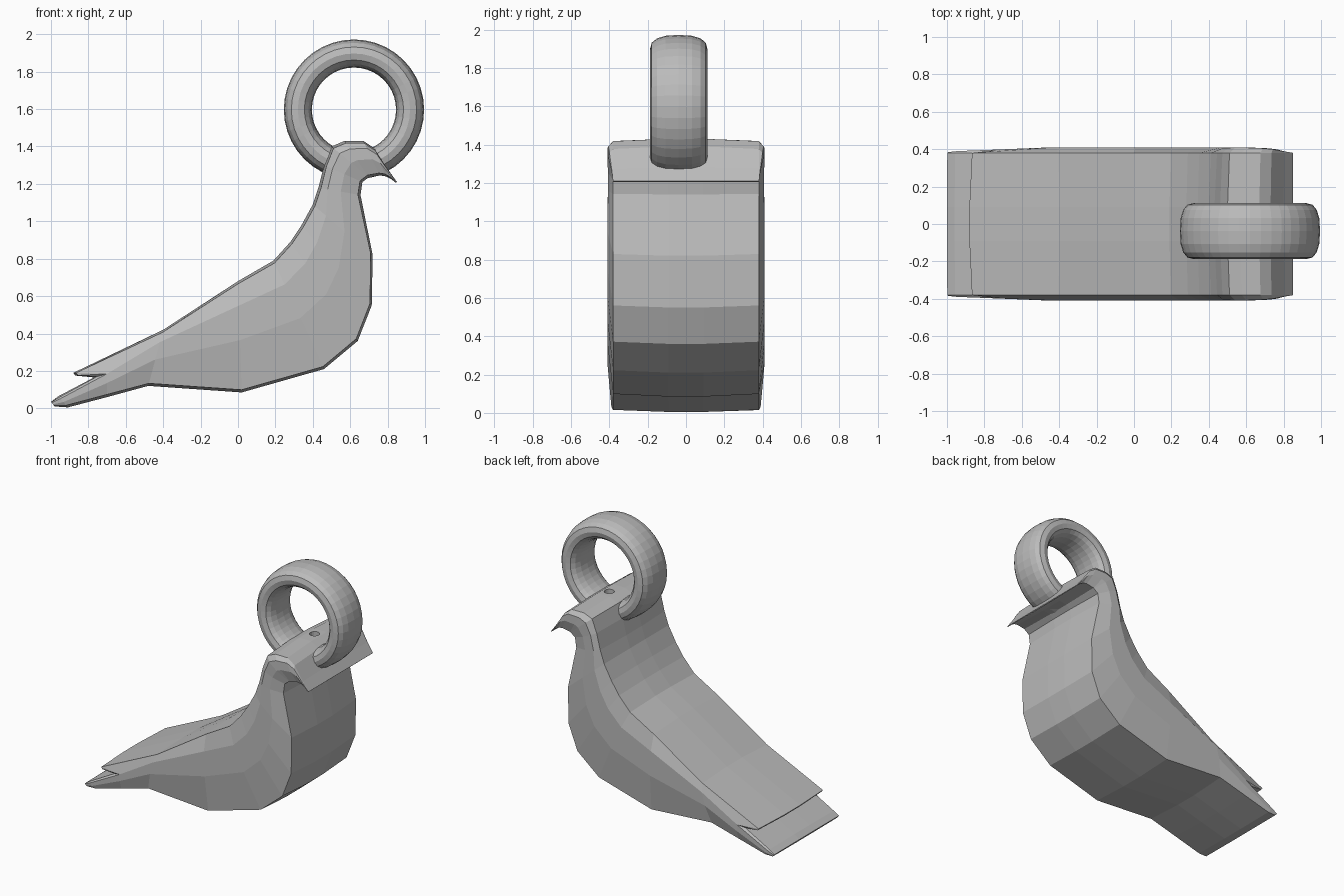
import bpy, bmesh, math
from mathutils import Vector

if "Cube" in bpy.data.objects:
    bpy.data.objects.remove(bpy.data.objects["Cube"])

grey = bpy.data.materials.new("grey")
grey.diffuse_color = (0.5, 0.5, 0.5, 1)
grey.use_nodes = True
grey.node_tree.nodes["Principled BSDF"].inputs["Base Color"].default_value = grey.diffuse_color


def make_object(name, bm):
    bmesh.ops.remove_doubles(bm, verts=bm.verts, dist=0.0005)
    bmesh.ops.recalc_face_normals(bm, faces=bm.faces)
    mesh = bpy.data.meshes.new(name)
    bm.to_mesh(mesh)
    bm.free()
    mesh.materials.append(grey)
    ob = bpy.data.objects.new(name, mesh)
    bpy.context.collection.objects.link(ob)
    return ob


def bridge(bm, r0, r1):
    for i in range(len(r0)):
        j = (i + 1) % len(r0)
        bm.faces.new((r0[i], r0[j], r1[j], r1[i]))


# Side profile of the bird from tail to beak, (x, z) along the back and the belly
back = [(-1, .035), (-.96, .065), (-.77, .165), (-.87, .175), (-.88, .19),
        (-.40, .42), (0, .68), (.19, .79), (.28, .89), (.34, .98), (.40, 1.09),
        (.43, 1.18), (.46, 1.30), (.50, 1.40), (.57, 1.43), (.67, 1.43),
        (.73, 1.39), (.80, 1.28), (.85, 1.21)]
wing_root = (-.70, .06)
belly = [(-.98, .01), (-.91, .005)] + [wing_root] * 3 + [
    (-.48, .12), (.02, .085), (.46, .21), (.64, .36), (.715, .55), (.72, .82),
    (.655, 1.14), (.665, 1.21), (.70, 1.235), (.70, 1.235), (.76, 1.245),
    (.79, 1.24), (.82, 1.225), (.845, 1.205)]


def cross_section(b, f):
    """Half section: full middle, slightly inset edges, two bulging side ridges."""
    b, f = Vector(b), Vector(f)
    # the notch between wing tip and tail shares one side ridge
    top = Vector((-.70, .22)) if tuple(f) == tuple(Vector(wing_root)) else b
    u, l = top.lerp(f, .22), top.lerp(f, .53)
    w = .38 + .03 * min(1, (top - f).length / .25)

    def inset(p, q):
        return p + (q - p).normalized() * min(.014, (q - p).length * .4)

    return [(b, .09), (inset(b, u), .38), (u, w), (l, w), (inset(f, l), .38), (f, .09)]


# Bird body
bm = bmesh.new()
rings = []
for b, f in zip(back, belly):
    half = cross_section(b, f)
    loop = [(p.x, y, p.y) for p, y in half] + [(p.x, -y, p.y) for p, y in reversed(half)]
    rings.append([bm.verts.new(c) for c in loop])
for r0, r1 in zip(rings, rings[1:]):
    bridge(bm, r0, r1)
bm.faces.new(rings[0])
bm.faces.new(rings[-1])
body = make_object("bird_body", bm)

# Small socket in the top of the head
bm = bmesh.new()
bmesh.ops.create_cone(bm, cap_ends=True, segments=16, radius1=.035, radius2=.035, depth=.12)
bmesh.ops.translate(bm, verts=bm.verts, vec=(.62, .02, 1.44))
cutter = make_object("socket_cutter", bm)
cutter.hide_render = True
cutter.hide_set(True)
mod = body.modifiers.new("socket", 'BOOLEAN')
mod.operation = 'DIFFERENCE'
mod.solver = 'EXACT'
mod.object = cutter


# Hanging ring: wide rounded band turned around the y axis
def rounded(v):
    return math.copysign(abs(v) ** .8, v)


bm = bmesh.new()
seg, sides = 40, 16
rows = []
for k in range(seg):
    a = math.tau * k / seg
    row = []
    for i in range(sides):
        t = math.tau * i / sides
        r, y = .30 + .075 * rounded(math.cos(t)), .15 * rounded(math.sin(t))
        row.append(bm.verts.new((.62 + r * math.cos(a), y - .038, 1.597 + r * math.sin(a))))
    rows.append(row)
for k in range(seg):
    bridge(bm, rows[k], rows[(k + 1) % seg])
make_object("hanging_ring", bm)
